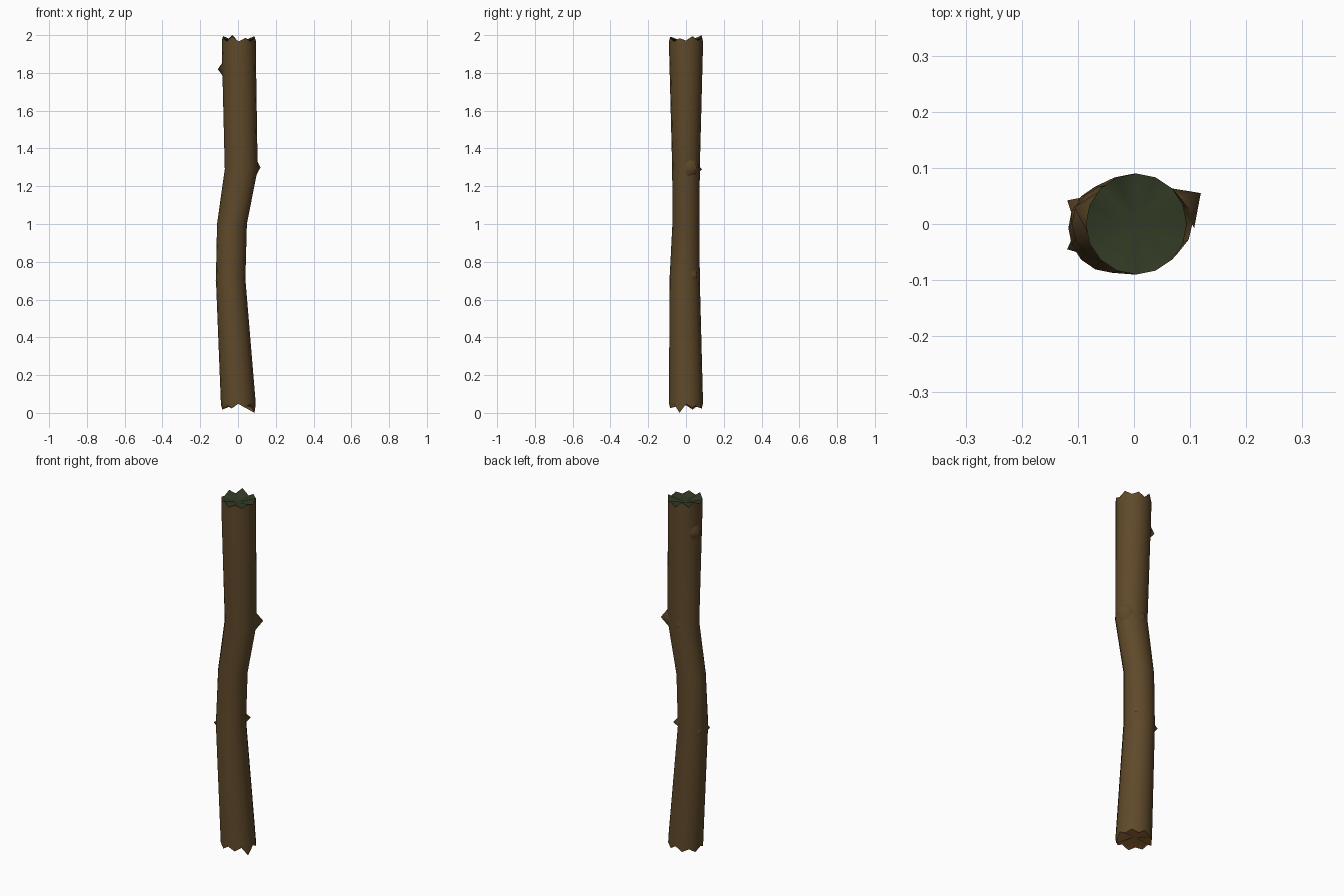
import bpy, bmesh, math, random
from mathutils import Vector

if "Cube" in bpy.data.objects:
    bpy.data.objects.remove(bpy.data.objects["Cube"])

random.seed(4)
N = 16  # sides of the log


def material(name, rgb):
    m = bpy.data.materials.new(name)
    m.diffuse_color = (*rgb, 1)
    m.use_nodes = True
    m.node_tree.nodes["Principled BSDF"].inputs["Base Color"].default_value = m.diffuse_color
    return m


bark = material("brown bark", (0.115, 0.067, 0.023))
moss = material("dark green moss", (0.031, 0.043, 0.018))
wood = material("orange wood", (0.330, 0.150, 0.043))


def finish(name, bm, mat, angle=50):
    me = bpy.data.meshes.new(name)
    bm.to_mesh(me)
    bm.free()
    me.materials.append(mat)
    ob = bpy.data.objects.new(name, me)
    bpy.context.collection.objects.link(ob)
    bpy.ops.object.select_all(action='DESELECT')
    ob.select_set(True)
    bpy.context.view_layer.objects.active = ob
    bpy.ops.object.shade_smooth_by_angle(angle=math.radians(angle))
    return ob


def ring(x, y, rx, ry, heights):
    return [Vector((x + rx * math.cos(2 * math.pi * i / N),
                    y + ry * math.sin(2 * math.pi * i / N), heights[i])) for i in range(N)]


# Splintered rims: alternating teeth of random height
def teeth(low, high):
    return [random.uniform(0.6, 1) * (high - low) + low if i % 2
            else low + random.uniform(0, 0.35) * (high - low) for i in range(N)]


bottom_z = teeth(0.05, 0.015)
bottom_z[-1] = 0.0
top_z = teeth(1.96, 1.997)
top_z[5] = 2.0

# Crooked trunk
rings = [ring(0.002, 0, 0.092, 0.09, bottom_z),
         ring(0.001, 0, 0.092, 0.09, [0.06] * N),
         ring(-0.039, -0.007, 0.078, 0.080, [0.71] * N),
         ring(-0.032, 0, 0.079, 0.072, [1.0] * N),
         ring(0.017, 0, 0.087, 0.073, [1.29] * N),
         ring(0.004, 0, 0.090, 0.09, [1.94] * N),
         ring(0.004, 0, 0.090, 0.09, top_z)]
bm = bmesh.new()
loops = [[bm.verts.new(p) for p in r] for r in rings]
for a, b in zip(loops, loops[1:]):
    for i in range(N):
        j = (i + 1) % N
        bm.faces.new((a[i], a[j], b[j], b[i]))
finish("trunk", bm, bark)


# Broken ends: softly shaded fans dished in from the splintered rim
def end_cap(name, rim, centre, up, mat):
    bm = bmesh.new()
    c = bm.verts.new(centre)
    vs = [bm.verts.new(p) for p in rim]
    for i in range(N):
        a, b = vs[i], vs[(i + 1) % N]
        bm.faces.new((c, a, b) if up else (c, b, a))
    finish(name, bm, mat, 180)


end_cap("mossy_top_end", rings[-1], (0.004, 0, 1.96), True, moss)
end_cap("cut_bottom_end", rings[0], (0, 0, 0.05), False, wood)


# Knots: low swellings blended into the bark; tip position, outward angle, base radius
def knot(name, tip, degrees, radius):
    out = Vector((math.cos(math.radians(degrees)), math.sin(math.radians(degrees)), 0))
    side = Vector((-out.y, out.x, 0))
    base = Vector(tip) - out * 0.045
    bm = bmesh.new()
    t = bm.verts.new(tip)
    vs = []
    for k in range(6):
        a = k * math.pi / 3
        vs.append(bm.verts.new(base + side * radius * 0.8 * math.cos(a)
                               + Vector((0, 0, radius * math.sin(a)))))
    for k in range(6):
        bm.faces.new((t, vs[k], vs[(k + 1) % 6]))
    finish(name, bm, bark, 180)


knot("knot_upper_left", (-0.107, 0.03, 1.82), 165, 0.06)
knot("knot_bend_right", (0.119, 0.055, 1.30), 35, 0.055)
knot("knot_bend_back", (0.0, 0.086, 1.29), 95, 0.045)
knot("knot_low_right", (0.038, 0.060, 0.73), 40, 0.045)
knot("knot_low_left", (-0.119, -0.045, 0.70), 205, 0.05)
knot("knot_low_back_left", (-0.119, 0.042, 0.70), 150, 0.05)
